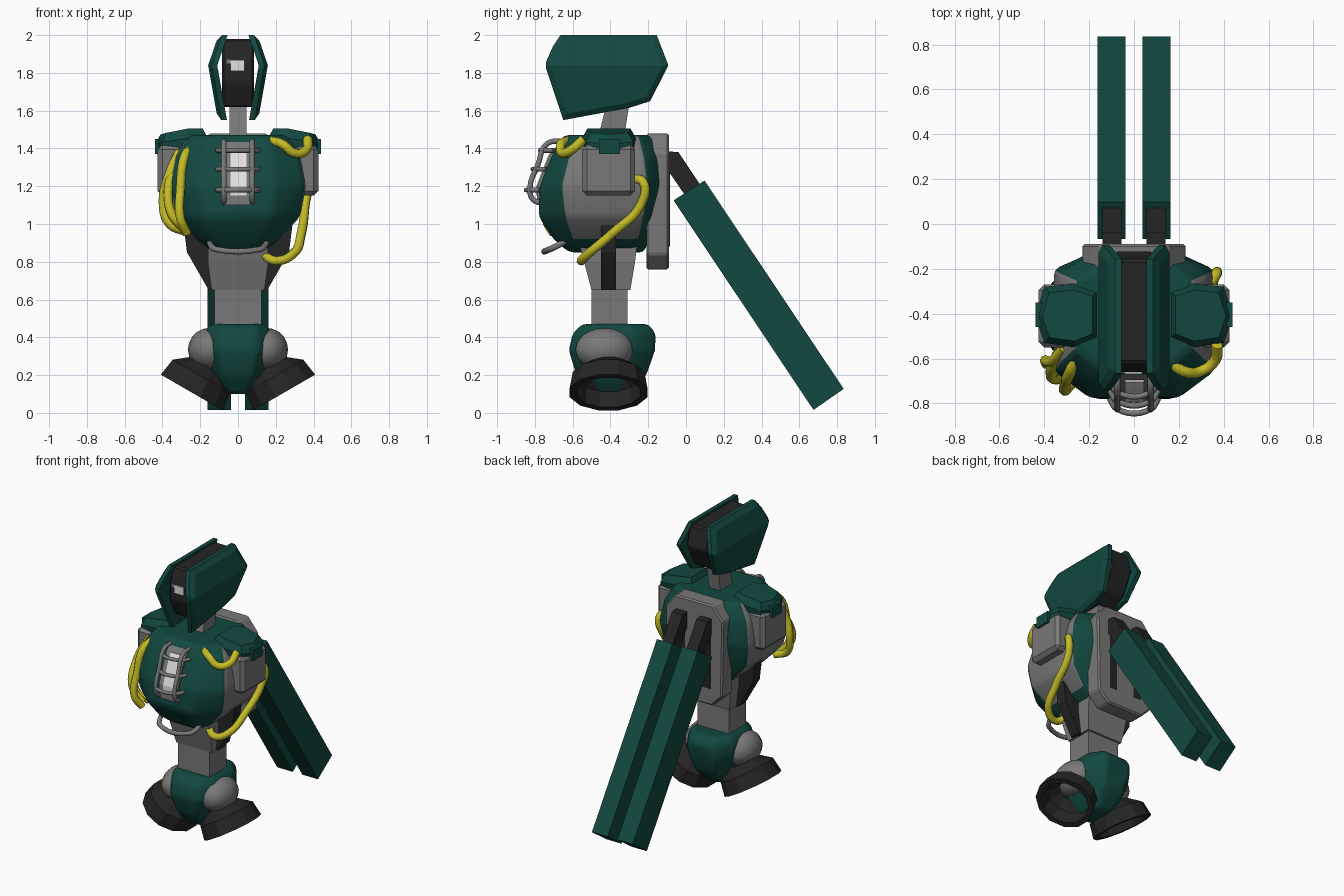
import bpy, bmesh, math
from mathutils import Vector

if "Cube" in bpy.data.objects:
    bpy.data.objects.remove(bpy.data.objects["Cube"])


def mat(name, r, g, b):
    m = bpy.data.materials.new(name)
    m.diffuse_color = (r, g, b, 1)
    m.use_nodes = True
    m.node_tree.nodes["Principled BSDF"].inputs["Base Color"].default_value = m.diffuse_color
    return m


GREEN = mat("dark_green", 0.006, 0.066, 0.052)
GREY = mat("mid_grey", 0.19, 0.19, 0.19)
DARK = mat("near_black", 0.018, 0.018, 0.018)
YELLOW = mat("yellow", 0.55, 0.50, 0.02)
WHITE = mat("pale_grey", 0.75, 0.75, 0.75)


def finish(name, bm, mats, bevel=0, segs=1, smooth=None):
    bmesh.ops.recalc_face_normals(bm, faces=bm.faces[:])
    me = bpy.data.meshes.new(name)
    bm.to_mesh(me)
    bm.free()
    ob = bpy.data.objects.new(name, me)
    bpy.context.collection.objects.link(ob)
    for m in mats:
        me.materials.append(m)
    if bevel:
        mod = ob.modifiers.new("bevel", 'BEVEL')
        mod.width, mod.segments, mod.limit_method = bevel, segs, 'ANGLE'
        mod.angle_limit = math.radians(20)
    if smooth:
        bpy.ops.object.select_all(action='DESELECT')
        ob.select_set(True)
        bpy.context.view_layer.objects.active = ob
        bpy.ops.object.shade_smooth_by_angle(angle=math.radians(smooth))
    return ob


def loft(rings, rule=None, closed=False):
    """Skin matching rings; closed joins last ring to first, otherwise cap the ends."""
    bm = bmesh.new()
    vs = [[bm.verts.new(p) for p in r] for r in rings]
    n = len(vs[0])
    pairs = list(zip(vs, vs[1:])) + ([(vs[-1], vs[0])] if closed else [])
    for i, (a, b) in enumerate(pairs):
        for k in range(n):
            f = bm.faces.new((a[k], a[(k + 1) % n], b[(k + 1) % n], b[k]))
            if rule:
                f.material_index = rule(i, k)
    if not closed:
        bm.faces.new(vs[0])
        bm.faces.new(vs[-1])
    return bm


def prism(name, pts, axis, lo, hi, m, bevel=0):
    def put(p, d):
        return (d, p[0], p[1]) if axis == 'x' else (p[0], d, p[1])
    bm = loft([[put(p, d) for p in pts] for d in (lo, hi)])
    return finish(name, bm, [m], bevel)


def box(name, x0, x1, y0, y1, z0, z1, m, bevel=0):
    return prism(name, [(y0, z0), (y1, z0), (y1, z1), (y0, z1)], 'x', x0, x1, m, bevel)


def tube(name, pts, r, m):
    cu = bpy.data.curves.new(name, 'CURVE')
    cu.dimensions = '3D'
    cu.bevel_depth, cu.bevel_resolution, cu.resolution_u = r, 2, 6
    cu.use_fill_caps = True
    sp = cu.splines.new('BEZIER')
    sp.bezier_points.add(len(pts) - 1)
    for bp, p in zip(sp.bezier_points, pts):
        bp.co = p
        bp.handle_left_type = bp.handle_right_type = 'AUTO'
    ob = bpy.data.objects.new(name, cu)
    bpy.context.collection.objects.link(ob)
    cu.materials.append(m)
    bpy.ops.object.select_all(action='DESELECT')
    ob.select_set(True)
    bpy.context.view_layer.objects.active = ob
    bpy.ops.object.convert(target='MESH')
    bpy.ops.object.shade_smooth()


def octagon(z, a, w, yf, y1, y2, yb):
    return [(-a, yf, z), (a, yf, z), (w, y1, z), (w, y2, z),
            (a, yb, z), (-a, yb, z), (-w, y2, z), (-w, y1, z)]


# Torso: faceted barrel with grey flanks
torso = [(.85, .10, .13, -.62, -.55, -.28, -.22), (.92, .14, .22, -.70, -.60, -.25, -.20),
         (1.04, .18, .33, -.78, -.64, -.22, -.17), (1.2, .20, .36, -.775, -.66, -.20, -.13),
         (1.36, .19, .33, -.71, -.62, -.22, -.13), (1.47, .15, .26, -.65, -.55, -.25, -.18)]
bm = loft([octagon(*t) for t in torso], lambda i, k: int(k in (2, 6) and 0 < i < 5))
finish("torso", bm, [GREEN, GREY], .025, 2, 35)

# Pelvis
pelvis = [(.10, .05, .07, -.50, -.45, -.35, -.30), (.20, .08, .13, -.58, -.50, -.30, -.21),
          (.33, .10, .185, -.62, -.52, -.28, -.165), (.42, .10, .18, -.60, -.50, -.28, -.16),
          (.47, .09, .15, -.55, -.48, -.29, -.20)]
finish("pelvis", loft([octagon(*t) for t in pelvis]), [GREEN], .02, 2, 40)


# Waist and lower column
def rect(z, x, y0, y1):
    return [(-x, y0, z), (x, y0, z), (x, y1, z), (-x, y1, z)]


finish("waist", loft([rect(.65, .14, -.50, -.295), rect(.80, .16, -.54, -.27),
                      rect(.88, .16, -.56, -.26)]), [GREY])
box("lower_column", -.125, .125, -.50, -.31, .44, .65, GREY)

# Neck and head core
prism("neck", [(-.47, 1.44), (-.33, 1.44), (-.30, 1.64), (-.42, 1.64)], 'x', -.045, .045, GREY)
prism("head_core", [(-.62, 1.98), (-.16, 1.98), (-.12, 1.84), (-.20, 1.68), (-.30, 1.62),
                    (-.60, 1.62), (-.66, 1.75), (-.66, 1.87)], 'x', -.085, .085, DARK, .012)
box("eye", -.04, .035, -.668, -.659, 1.81, 1.868, WHITE)
box("eye_side", -.06, -.04, -.667, -.659, 1.85, 1.872, GREY)

# Head side plates, bent outwards along the middle
head = [(-.665, 2.0), (-.155, 2.0), (-.093, 1.84), (-.19, 1.65), (-.30, 1.615),
        (-.65, 1.55), (-.74, 1.82), (-.74, 1.86), (-.705, 1.94)]
inset = [(-.42 + (y + .42) * .9, 1.8 + (z - 1.8) * .86) for y, z in head]
for s, side in ((-1, "left"), (1, "right")):
    bm = loft([[(x, y, z) for y, z in p] for x, p in ((.055, head), (.085, head), (.103, inset))])
    bmesh.ops.bisect_plane(bm, geom=bm.verts[:] + bm.edges[:] + bm.faces[:],
                           plane_co=(0, 0, 1.84), plane_no=(0, 0, 1))
    for v in bm.verts:
        d = v.co.z - 1.84
        v.co.x = s * (v.co.x + .055 * (1 - (d / .16 if d > 0 else -d / .31)))
    finish(side + "_head_plate", bm, [GREEN])

# Backpack with dark slots
half = [(.15, 1.48), (.23, 1.38), (.22, .84), (.14, .76)]
prism("backpack", half + [(-x, z) for x, z in reversed(half)], 'y', -.21, -.09, GREY, .01)

pad = [(.44, -.41), (.40, -.28), (.26, -.265), (.16, -.30), (.16, -.51), (.26, -.55), (.40, -.53)]
for s, side in ((-1, "left"), (1, "right")):
    def mx(a, b):
        return sorted((s * a, s * b))

    # Shoulder block, pad and tab
    box(side + "_shoulder_block", *mx(.29, .425), -.55, -.27, 1.15, 1.42, GREY, .025)
    rings = []
    for z, k in ((1.41, .96), (1.455, 1), (1.505, .8)):
        rings.append([(s * (.29 + (x - .29) * k), -.41 + (y + .41) * k,
                       z - max(0, x - .3) * .22) for x, y in pad])
    finish(side + "_shoulder_pad", loft(rings), [GREEN])
    box(side + "_shoulder_tab", *mx(.36, .44), -.46, -.35, 1.37, 1.45, GREEN)

    # Side strut under the torso
    prism(side + "_strut", [(s * x, z) for x, z in
          ((.29, 1.01), (.27, .85), (.155, .65), (.10, .65), (.10, 1.01))], 'y', -.45, -.37, DARK)

    # Back boosters on dark arms
    box(side + "_backpack_slot", *mx(.07, .13), -.093, -.086, .88, 1.36, DARK)
    prism(side + "_booster_arm", [(-.10, 1.385), (-.04, 1.38), (.08, 1.20), (.01, 1.13), (-.10, 1.29)],
          'x', *mx(.055, .14), DARK)
    prism(side + "_booster", [(-.066, 1.125), (.098, 1.23), (.835, .127), (.675, .016)],
          'x', *mx(.038, .162), GREEN)

    # Rounded hip
    bm = bmesh.new()
    bmesh.ops.create_uvsphere(bm, u_segments=16, v_segments=10, radius=1)
    for v in bm.verts:
        v.co = Vector((s * .15 + v.co.x * .115, -.43 + v.co.y * .155, .335 + v.co.z * .115))
    finish(side + "_hip", bm, [GREY], smooth=60)

    # Open bell foot tilted outwards: (distance along axis, radius)
    rings = []
    for d, r in ((0, .19), (.10, .175), (.16, .10), (.145, .085), (.09, .145), (.0, .155)):
        ring = []
        for k in range(12):
            a = math.tau * (k + .5) / 12
            u, w = r * math.cos(a) * 1.03, r * math.sin(a) * 1.12
            ring.append((s * (.245 - .5 * d + .866 * u), -.41 + w, .108 + .866 * d + .5 * u))
        rings.append(ring)
    finish(side + "_bell_foot", loft(rings, closed=True), [DARK])

    # Cage rail over the chest vent
    x = s * .075
    tube(side + "_cage_rail", [(x, -.65, 1.44), (x, -.735, 1.425), (x, -.785, 1.31), (x, -.825, 1.2),
                               (x, -.81, 1.13), (x, -.74, 1.11)], .014, GREY)

# Chest vent and cage rungs
vent = [(-.665, 1.44), (-.725, 1.36), (-.788, 1.2), (-.79, 1.1), (-.70, 1.1), (-.60, 1.44)]
prism("chest_vent", vent, 'x', -.075, .075, GREY)
prism("vent_light", [(-.705, 1.40), (-.73, 1.36), (-.793, 1.2), (-.795, 1.15), (-.70, 1.15), (-.65, 1.40)],
      'x', -.04, .045, WHITE)
for z, y in ((1.39, -.75), (1.29, -.79), (1.18, -.825)):
    tube("cage_rung", [(-.11, y + .05, z), (-.075, y, z), (.075, y, z), (.11, y + .05, z)], .013, GREY)

# Lower handle
tube("lower_handle", [(-.15, -.62, .92), (-.14, -.69, .88), (-.11, -.725, .865), (.11, -.725, .865),
                      (.14, -.69, .88), (.15, -.62, .92)], .016, GREY)

# Yellow hoses
hoses = {
    "front_hose": [(-.25, -.58, 1.40), (-.285, -.66, 1.35), (-.305, -.71, 1.18), (-.305, -.74, 1.03),
                   (-.27, -.70, .95)],
    "outer_hose": [(-.31, -.55, 1.38), (-.36, -.61, 1.27), (-.395, -.61, 1.12), (-.36, -.63, 1.0),
                   (-.27, -.62, .96)],
    "inner_hose": [(-.34, -.58, 1.30), (-.37, -.66, 1.17), (-.35, -.69, 1.05), (-.28, -.68, .97)],
    "shoulder_hose": [(.15, -.61, 1.44), (.23, -.66, 1.425), (.30, -.655, 1.375), (.36, -.61, 1.39),
                      (.37, -.54, 1.45)],
    "side_hose": [(.33, -.28, 1.24), (.365, -.225, 1.22), (.355, -.24, 1.10), (.335, -.39, .95),
                  (.29, -.52, .84), (.20, -.555, .805), (.13, -.52, .84)],
}
for name, pts in hoses.items():
    tube(name, pts, .025, YELLOW)
